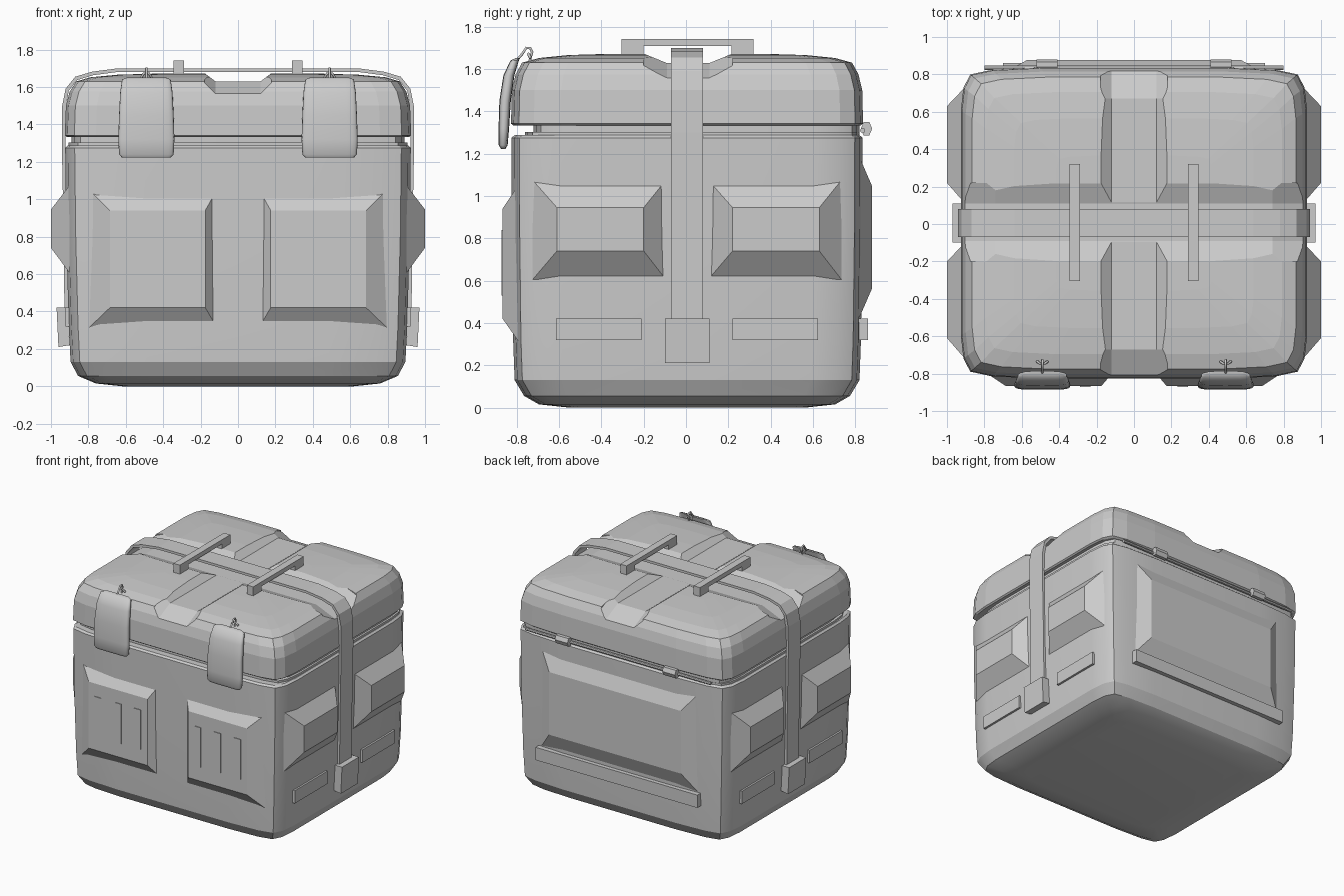
import bpy, bmesh, math

if "Cube" in bpy.data.objects:
    bpy.data.objects.remove(bpy.data.objects["Cube"])


def skin(name, rings, angle=None):
    """Closed solid through equal-length rings of points, with capped ends."""
    bm = bmesh.new()
    vs = [[bm.verts.new(p) for p in r] for r in rings]
    n = len(rings[0])
    for a, b in zip(vs, vs[1:]):
        for i in range(n):
            j = (i + 1) % n
            bm.faces.new((a[i], a[j], b[j], b[i]))
    bm.faces.new(vs[0][::-1])
    bm.faces.new(vs[-1])
    bmesh.ops.recalc_face_normals(bm, faces=bm.faces)
    me = bpy.data.meshes.new(name)
    bm.to_mesh(me)
    bm.free()
    ob = bpy.data.objects.new(name, me)
    bpy.context.collection.objects.link(ob)
    if angle:
        bpy.ops.object.select_all(action='DESELECT')
        ob.select_set(True)
        bpy.context.view_layer.objects.active = ob
        bpy.ops.object.shade_smooth_by_angle(angle=math.radians(angle))
    return ob


def place(axis, d, u, v):
    """Depth d along an axis; u is the other horizontal axis, v is z."""
    return (d, u, v) if axis == 'x' else (u, d, v)


def frustum(name, axis, d0, base, d1, face):
    """Raised panel: rectangles (u0, u1, v0, v1) at depths d0 and d1."""
    def ring(d, r):
        return [place(axis, d, u, v) for u, v in
                ((r[0], r[2]), (r[1], r[2]), (r[1], r[3]), (r[0], r[3]))]
    return skin(name, [ring(d0, base), ring(d1, face)])


def plate(name, axis, d0, d1, r):
    return frustum(name, axis, d0, r, d1, r)


def prism(name, axis, d0, d1, profile):
    return skin(name, [[place(axis, d, u, v) for u, v in profile] for d in (d0, d1)])


def rounded(hx, hy, z, cy=0.005):
    """Softly bowed rounded rectangle."""
    q = [(1, 0), (1, .72), (.985, .87), (.945, .955), (.82, .985), (.54, 1), (0, 1)]
    q += [(-x, y) for x, y in q[-2::-1]]
    q += [(-x, -y) for x, y in q[1:-1]]
    return [(x * hx, y * hy + cy, z) for x, y in q]


# case body, recessed neck and lid
skin("case_body", [rounded(*p) for p in (
    (.62, .56, 0), (.76, .70, .015), (.855, .77, .055), (.895, .815, .13),
    (.905, .822, .32), (.918, .828, .8), (.924, .83, 1.275), (.91, .815, 1.287))], 25)
skin("case_neck", [rounded(.89, .77, 1.26, .05), rounded(.89, .77, 1.36, .05)], 25)
skin("seal_lip", [rounded(.905, .79, 1.28, .03), rounded(.905, .79, 1.303, .03)], 25)
lid = skin("case_lid", [rounded(*p) for p in (
    (.915, .82, 1.333), (.926, .832, 1.342), (.92, .828, 1.50), (.90, .81, 1.575),
    (.865, .78, 1.63), (.79, .70, 1.652), (.64, .56, 1.666), (.42, .36, 1.672))])

# grooves crossing the lid, dipping where they run over its edges
for axis, lo, hi, c, floor, w0, w1 in (
        ('y', .67, .90, 0, 1.63, .12, .18), ('x', .74, 1.0, .01, 1.628, .10, .21)):
    rings = []
    for d, dz in ((-hi, -.11), (-lo, 0), (lo, 0), (hi, -.11)):
        b = floor + dz
        prof = [(-w0, b), (w0, b), (w1, b + .045), (w1, 1.9), (-w1, 1.9), (-w1, b + .045)]
        rings.append([place(axis, d, u + c, v) for u, v in prof])
    cutter = skin("lid_groove_cutter_" + axis, rings)
    cutter.hide_render = True
    cutter.hide_viewport = False
    mod = lid.modifiers.new("groove_" + axis, 'BOOLEAN')
    mod.object = cutter
    mod.operation = 'DIFFERENCE'
    mod.solver = 'EXACT'
bpy.context.view_layer.objects.active = lid
for mod in list(lid.modifiers):
    bpy.ops.object.modifier_apply(modifier=mod.name)
for ob in list(bpy.data.objects):
    if "cutter" in ob.name:
        bpy.data.objects.remove(ob)

for s in (-1, 1):
    side = "left" if s < 0 else "right"

    def span(a, b):
        return sorted((s * a, s * b))

    # raised front panels with slats
    frustum("front_panel_" + side, 'y', -.79, (*span(.11, .80), .31, 1.055),
            -.867, (*span(.175, .685), .42, .94))
    for x in (.26, .43, .605):
        plate("front_slat_" + side, 'y', -.85, -.872, (*span(x - .028, x + .028), .53, .84))

    # side blocks and trim strips, two per side
    for t in (-1, 1):
        b = sorted((t * .10 + .005, t * .73 + .005))
        f = sorted((t * .21 + .01, t * .62 + .01))
        frustum("side_block_" + side, 'x', s * .90, (*b, .605, 1.075), s * 1.0, (*f, .74, .945))
        strip = sorted((t * .215 + .005, t * .62 + .005))
        plate("side_strip_" + side, 'x', s * .86, s * .922, (*strip, .32, .42))

    # strap buckle
    prism("strap_buckle_" + side, 'y', -.10, .11,
          [(s * .90, .22), (s * .96, .21), (s * .97, .42), (s * .91, .42)])

    # carry handle
    prism("lid_handle_" + side, 'x', *span(.29, .345),
          [(-.305, 1.655), (-.20, 1.655), (-.20, 1.708), (.215, 1.708),
           (.215, 1.655), (.32, 1.655), (.32, 1.742), (-.305, 1.742)])

    # padded front latch hanging over the lid edge
    rings = []
    for y, z, w, t in ((-.795, 1.652, .10, .008), (-.81, 1.64, .13, .02), (-.837, 1.57, .14, .026),
                       (-.855, 1.45, .146, .027), (-.861, 1.32, .15, .025),
                       (-.864, 1.24, .146, .021), (-.864, 1.222, .13, .010)):
        ring = []
        for i in range(20):
            ca, sa = math.cos(i * math.pi / 10), math.sin(i * math.pi / 10)
            ring.append((s * .49 + w * math.copysign(abs(ca) ** .4, ca),
                         y + t * math.copysign(abs(sa) ** .6, sa), z))
        rings.append(ring)
    skin("latch_pad_" + side, rings, 50)

    # wire hook holding the latch
    cu = bpy.data.curves.new("latch_hook_" + side, 'CURVE')
    cu.dimensions = '3D'
    cu.bevel_depth = .007
    cu.bevel_resolution = 1
    cu.use_fill_caps = True
    paths = ([(0, -.81, 1.63), (0, -.775, 1.67), (0, -.755, 1.70), (0, -.735, 1.698),
              (0, -.727, 1.68), (0, -.735, 1.655), (0, -.74, 1.63)],
             [(-.028, -.735, 1.65), (-.014, -.745, 1.672), (.014, -.745, 1.672), (.028, -.735, 1.65)])
    for path in paths:
        sp = cu.splines.new('POLY')
        sp.points.add(len(path) - 1)
        for p, (x, y, z) in zip(sp.points, path):
            p.co = (x + s * .49, y, z, 1)
    bpy.context.collection.objects.link(bpy.data.objects.new("latch_hook_" + side, cu))

    # hinge knuckle at the back
    prism("hinge_" + side, 'x', *span(.41, .52),
          [(.853 + .027 * math.cos(a * math.pi / 3), 1.318 + .036 * math.sin(a * math.pi / 3))
           for a in range(6)])

# back panel, trim strip and hinge rod
frustum("back_panel", 'y', .80, (-.71, .71, .38, 1.23), .878, (-.57, .57, .56, 1.05))
plate("back_strip", 'y', .80, .86, (-.70, .70, .32, .42))
prism("hinge_rod", 'x', -.80, .80,
      [(.835 + .012 * math.cos(a * math.pi / 4), 1.31 + .012 * math.sin(a * math.pi / 4))
       for a in range(8)])

# strap over the lid and down both sides
half = [(.928, .40), (.932, .80), (.942, 1.30), (.940, 1.50), (.922, 1.59),
        (.87, 1.655), (.78, 1.682), (.64, 1.70)]
inner = [(.908, .40), (.912, .80), (.922, 1.30), (.920, 1.49), (.905, 1.58),
         (.86, 1.637), (.775, 1.663), (.64, 1.681)]
outer = half + [(-x, z) for x, z in half[::-1]]
under = inner + [(-x, z) for x, z in inner[::-1]]
skin("strap", [[(ox, -.07, oz), (ox, .08, oz), (ux, .08, uz), (ux, -.07, uz)]
               for (ox, oz), (ux, uz) in zip(outer, under)])
